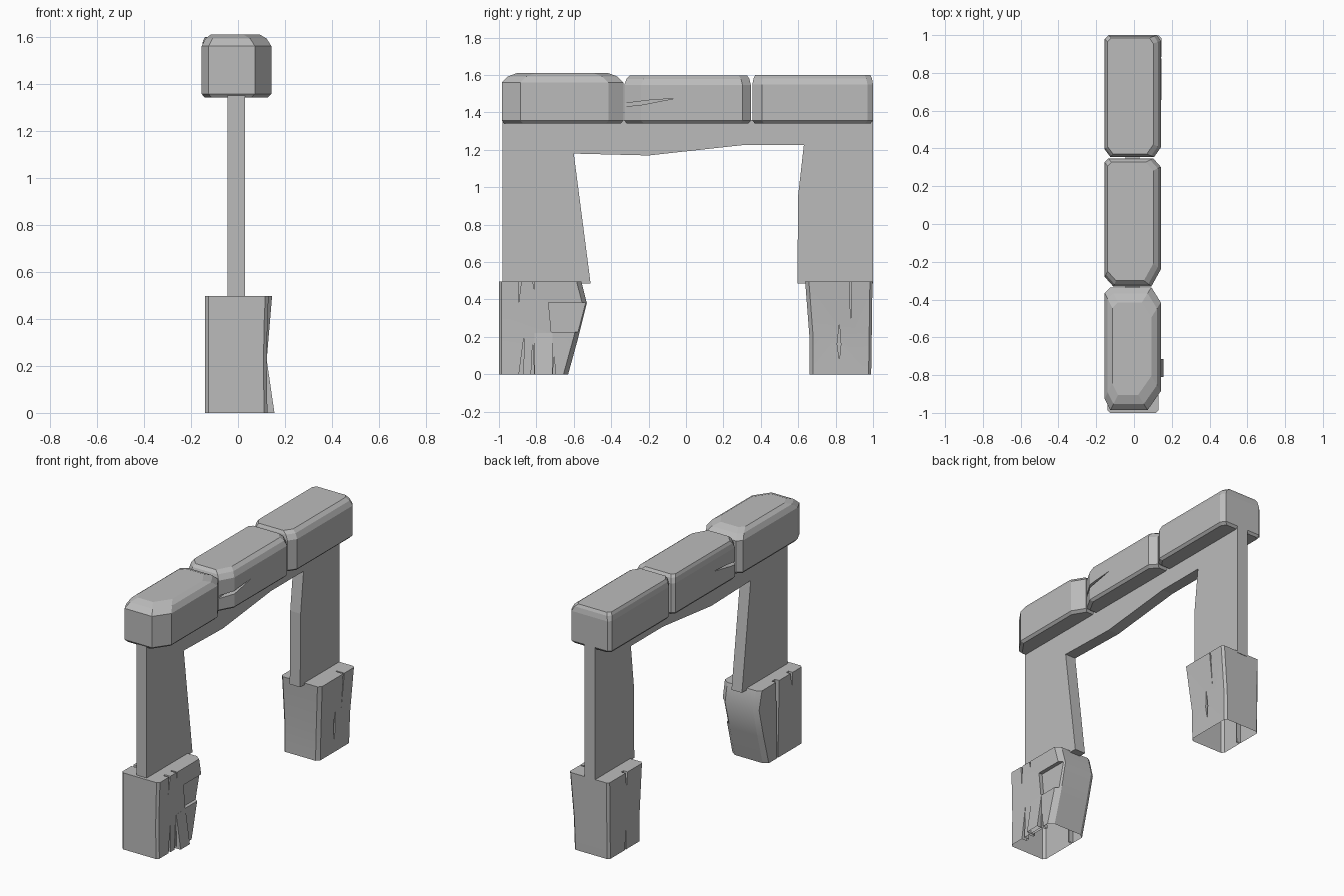
import bpy
import bmesh

cube = bpy.data.objects.get("Cube")
if cube:
    bpy.data.objects.remove(cube, do_unlink=True)

GREY = (0.5, 0.5, 0.5, 1.0)
stone = bpy.data.materials.new("grey_stone")
stone.use_nodes = True
stone.diffuse_color = GREY
stone.node_tree.nodes["Principled BSDF"].inputs["Base Color"].default_value = GREY


def finish(bm, name):
    bmesh.ops.recalc_face_normals(bm, faces=bm.faces[:])
    mesh = bpy.data.meshes.new(name)
    bm.to_mesh(mesh)
    bm.free()
    mesh.materials.append(stone)
    obj = bpy.data.objects.new(name, mesh)
    bpy.context.collection.objects.link(obj)
    return obj


def skin(bm, rings):
    """Join equal-length rings of points into a closed solid."""
    loops = [[bm.verts.new(p) for p in ring] for ring in rings]
    for a, b in zip(loops, loops[1:]):
        for i in range(len(a)):
            j = (i + 1) % len(a)
            bm.faces.new((a[i], a[j], b[j], b[i]))
    bm.faces.new(loops[0][::-1])
    bm.faces.new(loops[-1])


def plan(x0, x1, y0, y1, z, cuts):
    """Rectangle with cut corners; cuts are (dx, dy) from the left front corner round."""
    (a, b), (c, d), (e, f), (g, h) = cuts
    return [(x0, y0 + b, z), (x0 + a, y0, z), (x1 - c, y0, z), (x1, y0 + d, z),
            (x1, y1 - f, z), (x1 - e, y1, z), (x0 + g, y1, z), (x0, y1 - h, z)]


def lofted(name, levels, cuts):
    bm = bmesh.new()
    skin(bm, [plan(*level, cuts) for level in levels])
    return finish(bm, name)


def prism(bm, outline, x0, x1):
    skin(bm, [[(x, y, z) for y, z in outline] for x in (x0, x1)])


def carve(obj, cutters):
    """Cut side-on outlines, each with its x range, out of a part."""
    bm = bmesh.new()
    for outline, x0, x1 in cutters:
        prism(bm, outline, x0, x1)
    tool = finish(bm, obj.name + "_cutter")
    tool.hide_render = True
    mod = obj.modifiers.new("cracks", "BOOLEAN")
    mod.operation, mod.solver, mod.object = "DIFFERENCE", "EXACT", tool
    bpy.context.view_layer.update()
    graph = bpy.context.evaluated_depsgraph_get()
    mesh = bpy.data.meshes.new_from_object(obj.evaluated_get(graph))
    obj.modifiers.clear()
    obj.data = mesh
    bpy.data.objects.remove(tool, do_unlink=True)


def open_base(obj):
    bm = bmesh.new()
    bm.from_mesh(obj.data)
    low = [f for f in bm.faces if all(v.co.z < 0.001 for v in f.verts)]
    bmesh.ops.delete(bm, geom=low, context="FACES")
    bm.to_mesh(obj.data)
    bm.free()


def crack(y, z_wide, z_tip, lean=0.0, width=0.022):
    return [(y - width / 2, z_wide), (y + width / 2, z_wide), (y + lean, z_tip)]


# Thin wall with the uneven opening
bm = bmesh.new()
prism(bm, [(-0.98, 0.485), (-0.51, 0.485), (-0.6, 1.18), (-0.2, 1.17), (0.3, 1.225),
           (0.63, 1.225), (0.6, 0.96), (0.595, 0.485), (1.0, 0.485), (1.0, 1.36),
           (-0.98, 1.36)], -0.045, 0.03)
finish(bm, "arch_wall")


# Capstones: x range, y range, top height, corner cuts, inset of the top on each side
def capstone(name, y0, y1, top, cuts, inset):
    l, r, f, b = inset
    x0, x1, base = -0.155, 0.142, 1.342
    return lofted(name, [
        (x0 + 0.012, x1 - 0.015, y0 + 0.012, y1 - 0.012, base),
        (x0, x1, y0, y1, base + 0.015),
        (x0, x1, y0, y1, top - 0.05),
        (x0 + l * 0.4, x1 - r * 0.4, y0 + f * 0.4, y1 - b * 0.4, top - 0.018),
        (x0 + l, x1 - r, y0 + f, y1 - b, top)], cuts)


capstone("front_capstone", -0.985, -0.335, 1.61,
         [(0.03, 0.06), (0.07, 0.1), (0.05, 0.08), (0.03, 0.03)],
         (0.04, 0.05, 0.08, 0.08))
middle = capstone("middle_capstone", -0.33, 0.347, 1.597,
                  [(0.045, 0.05), (0.05, 0.09), (0.04, 0.045), (0.02, 0.02)],
                  (0.015, 0.04, 0.03, 0.02))
capstone("back_capstone", 0.355, 1.0, 1.6,
         [(0.03, 0.04), (0.035, 0.05), (0.02, 0.03), (0.02, 0.02)],
         (0.015, 0.04, 0.015, 0.015))

# Split running in from the end of the middle capstone on both sides
split = [(-0.4, 1.425), (-0.24, 1.44), (-0.06, 1.475), (-0.2, 1.465), (-0.4, 1.44)]
carve(middle, [(split, 0.09, 0.3), (split, -0.3, -0.11)])

# Front post, bulging towards the opening
front_post = lofted("front_post", [
    (-0.14, 0.125, -1.0, -0.63, 0.0),
    (-0.14, 0.122, -1.0, -0.575, 0.2),
    (-0.14, 0.125, -1.0, -0.53, 0.38),
    (-0.14, 0.13, -1.0, -0.56, 0.497)],
    [(0.014, 0.014), (0.014, 0.014), (0.035, 0.025), (0.03, 0.02)])
chip = [(-0.735, 0.385), (-0.72, 0.225), (-0.5, 0.225), (-0.5, 0.385)]
right_side, left_side = (0.09, 0.3), (-0.3, -0.11)
carve(front_post, [
    (crack(-0.885, -0.05, 0.21, 0.02, 0.03), *right_side),
    (crack(-0.885, 0.55, 0.38, -0.01), *right_side),
    (crack(-0.82, -0.05, 0.17), *right_side),
    (crack(-0.82, 0.55, 0.45, 0.01), *right_side),
    (crack(-0.705, -0.05, 0.1), *right_side),
    (chip, 0.1, 0.3),
    (crack(-0.74, 0.55, -0.2, 0.0, 0.035), *left_side),
    (crack(-0.88, 0.55, 0.4, -0.01, 0.035), *left_side)])
open_base(front_post)

# Splinter flaring out at the foot of the front post
bm = bmesh.new()
skin(bm, [[(0.11, -0.81, z), (x, -0.81, z), (x, -0.715, z), (0.11, -0.715, z)]
          for x, z in ((0.155, 0.0), (0.123, 0.22))])
splinter = finish(bm, "front_post_splinter")
open_base(splinter)

# Back post, leaning out at the top
back_post = lofted("back_post", [
    (-0.14, 0.115, 0.66, 0.99, 0.0),
    (-0.14, 0.12, 0.66, 0.993, 0.2),
    (-0.14, 0.145, 0.637, 0.997, 0.497)],
    [(0.015, 0.015), (0.02, 0.02), (0.014, 0.014), (0.014, 0.014)])
gouge = [(0.82, 0.27), (0.808, 0.16), (0.82, 0.08), (0.828, 0.16)]
carve(back_post, [
    (crack(0.88, 0.55, 0.26, 0.0, 0.012), *right_side),
    (gouge, *right_side),
    (crack(0.81, 0.55, 0.4, 0.0, 0.035), *left_side),
    (crack(0.82, 0.0, 0.18, 0.0, 0.01), *left_side)])
open_base(back_post)

# Soft shading on the rounded posts
bpy.ops.object.select_all(action="DESELECT")
for post in (front_post, back_post):
    post.select_set(True)
bpy.context.view_layer.objects.active = front_post
bpy.ops.object.shade_smooth_by_angle(angle=0.5)
